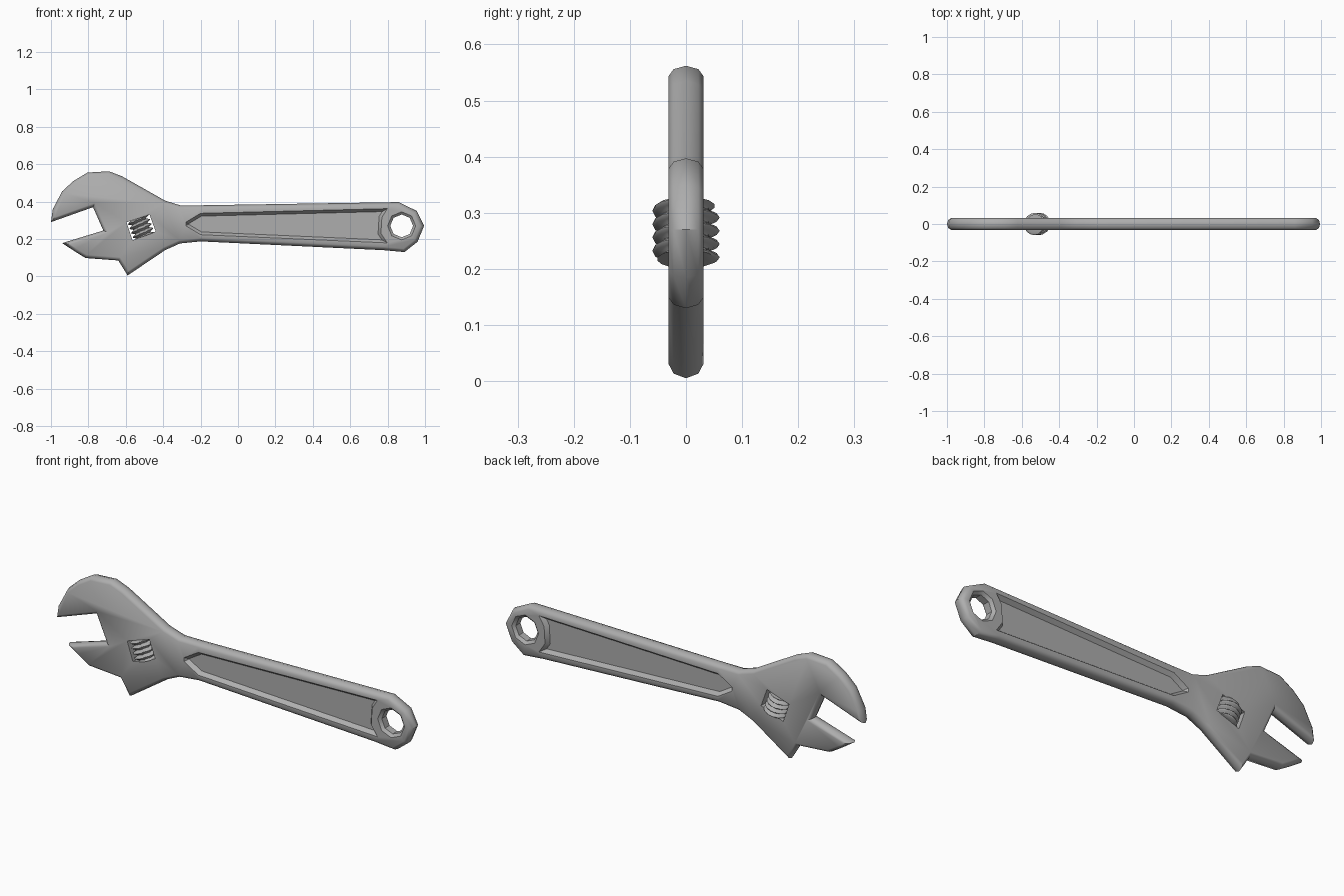
import bpy, bmesh, math
from mathutils import Vector, Matrix

cube = bpy.data.objects.get("Cube")
if cube:
    bpy.data.objects.remove(cube, do_unlink=True)

steel = bpy.data.materials.new("brushed_steel")
steel.use_nodes = True
steel.diffuse_color = (0.42, 0.42, 0.42, 1)
steel.node_tree.nodes["Principled BSDF"].inputs["Base Color"].default_value = steel.diffuse_color


def inset(points, d):
    """Move a clockwise (x, z) outline inward by d with mitred corners."""
    out = []
    for i, p in enumerate(points):
        p = Vector(p)
        a = (p - Vector(points[i - 1])).normalized()
        b = (Vector(points[(i + 1) % len(points)]) - p).normalized()
        na, nb = Vector((a.y, -a.x)), Vector((b.y, -b.x))
        out.append(p + (na + nb) * d / max(0.35, 1 + na.dot(nb)))
    return out


def skin(name, rings):
    """Closed solid through a stack of equal rings of 3D points."""
    bm = bmesh.new()
    loops = [[bm.verts.new(v) for v in ring] for ring in rings]
    n = len(loops[0])
    for lo, hi in zip(loops, loops[1:]):
        for i in range(n):
            j = (i + 1) % n
            bm.faces.new((lo[i], lo[j], hi[j], hi[i]))
    bm.faces.new(loops[0])
    bm.faces.new(loops[-1])
    bmesh.ops.recalc_face_normals(bm, faces=bm.faces)
    mesh = bpy.data.meshes.new(name)
    bm.to_mesh(mesh)
    bm.free()
    mesh.materials.append(steel)
    obj = bpy.data.objects.new(name, mesh)
    bpy.context.collection.objects.link(obj)
    return obj


def slab(name, outline, levels):
    """Stack insets of an outline at (y, inset distance) levels."""
    return skin(name, [[(p.x, y, p.y) for p in inset(outline, d)] for y, d in levels])


def activate(obj):
    bpy.ops.object.select_all(action="DESELECT")
    obj.select_set(True)
    bpy.context.view_layer.objects.active = obj


def cut(target, cutter):
    mod = target.modifiers.new("cut", "BOOLEAN")
    mod.operation = "DIFFERENCE"
    mod.solver = "EXACT"
    mod.object = cutter
    activate(target)
    bpy.ops.object.modifier_apply(modifier=mod.name)
    bpy.data.objects.remove(cutter, do_unlink=True)


# Jaws, head and handle as one clockwise outline
fixed_jaw = [(-1, .29), (-.99, .36), (-.94, .455), (-.88, .51), (-.805, .555), (-.69, .562), (-.62, .535)]
handle = [(-.39, .405), (-.31, .38), (-.2, .38), (.86, .397), (.955, .35), (.995, .27),
          (.96, .185), (.89, .13), (.78, .14), (-.2, .187), (-.31, .176), (-.39, .14)]
moving_jaw = [(-.59, .005), (-.64, .085), (-.815, .098), (-.875, .135), (-.94, .178)]
throat = [(-.72, .245), (-.775, .37)]
body = slab("wrench_body", fixed_jaw + handle + moving_jaw + throat,
            [(-.031, .018), (-.022, .006), (0, 0), (.022, .006), (.031, .018)])

# Sunken panel on each side of the handle
panel = [(-.28, .29), (-.2, .338), (.8, .363), (.77, .315), (.765, .23), (.8, .178), (-.2, .222), (-.28, .27)]
for side in (-1, 1):
    cut(body, slab("panel_cutter", panel, [(side * .04, -.006), (side * .011, .016)]))

# Hanging hole with a flared rim
hole = [(.875 + .061 * math.cos(-a * math.tau / 8), .27 + .061 * math.sin(-a * math.tau / 8)) for a in range(8)]
cut(body, slab("hole_cutter", hole, [(-.04, -.022), (-.018, 0), (.018, 0), (.04, -.022)]))

# Slanted window for the adjusting screw
window = [(-.596, .289), (-.473, .33), (-.44, .24), (-.564, .193)]
cut(body, slab("window_cutter", window, [(-.1, 0), (.1, 0)]))

# Helical adjusting screw
SIDES, STEPS, LENGTH, TURNS = 16, 32, .1, 4
place = Matrix.Translation((-.519, 0, .262)) @ Matrix.Rotation(math.radians(-19), 4, "Y")
rings = []
for s in range(STEPS + 1):
    t = s / STEPS
    ring = []
    for k in range(SIDES):
        a = k * math.tau / SIDES
        r = .051 + .009 * math.cos(math.tau * TURNS * t - a)
        ring.append(place @ Vector((r * math.cos(a), r * math.sin(a), (t - .5) * LENGTH)))
    rings.append(ring)
screw = skin("adjusting_screw", rings)

for obj in (body, screw):
    activate(obj)
    bpy.ops.object.shade_smooth_by_angle(angle=math.radians(38))
